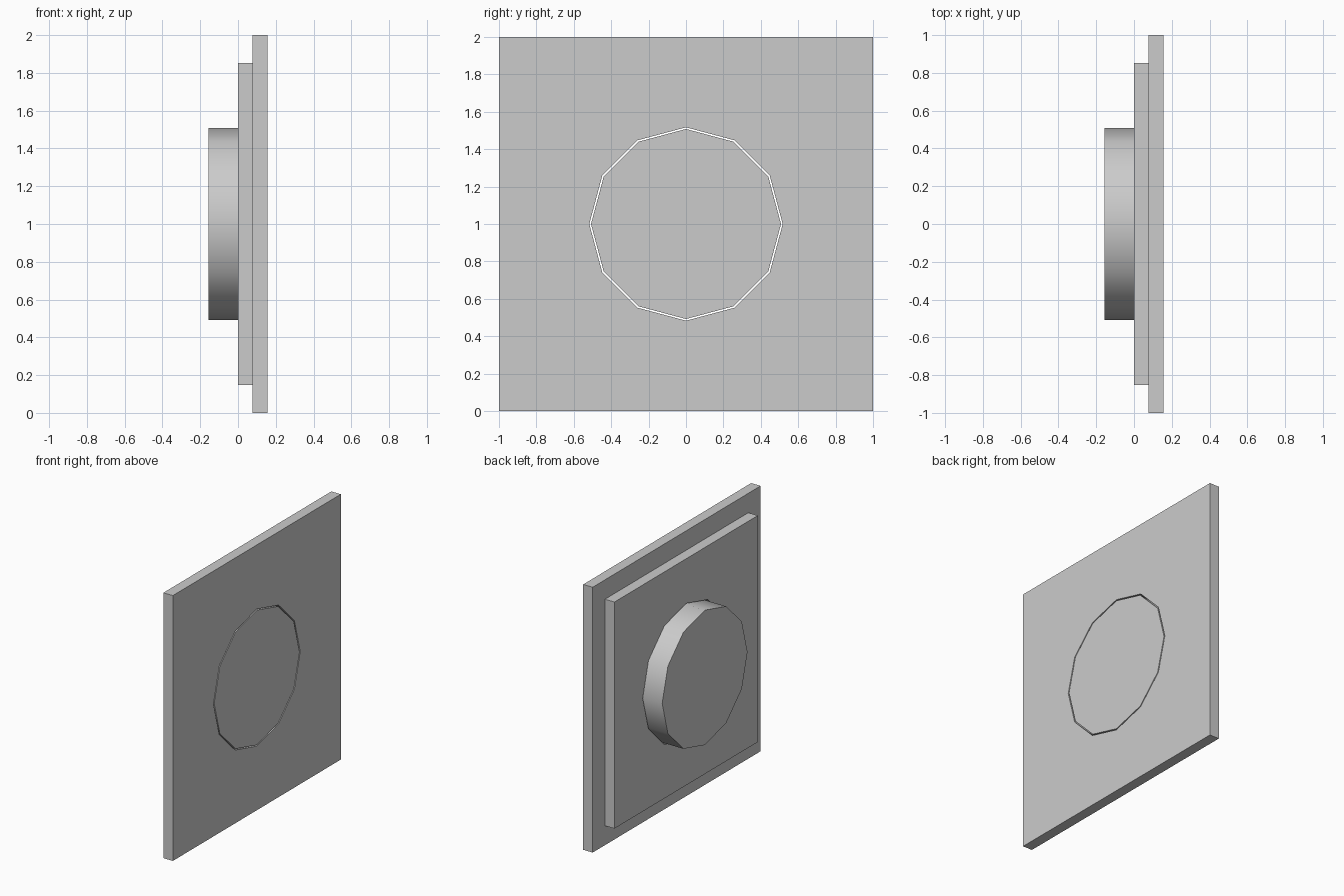
import bpy, bmesh, math
from mathutils import Matrix

if "Cube" in bpy.data.objects:
    bpy.data.objects.remove(bpy.data.objects["Cube"])

HALF = 0.157          # half of total depth
STEP = 0.079          # thickness of each plate layer


def add_object(name, bm):
    mesh = bpy.data.meshes.new(name)
    bm.to_mesh(mesh)
    bm.free()
    obj = bpy.data.objects.new(name, mesh)
    bpy.context.collection.objects.link(obj)
    return obj


def twelve_sided(name, radius, x0, x1):
    # 12-sided cylinder lying along x, centred on the plate
    bm = bmesh.new()
    bmesh.ops.create_cone(
        bm, cap_ends=True, segments=12, radius1=radius, radius2=radius,
        depth=x1 - x0,
        matrix=Matrix.Translation(((x0 + x1) / 2, 0, 1)) @ Matrix.Rotation(math.pi / 2, 4, 'Y'))
    return add_object(name, bm)


# Stepped wall plate: big square slab with a smaller raised square
bm = bmesh.new()
bmesh.ops.create_cube(
    bm, size=1,
    matrix=Matrix.Translation((HALF - STEP / 2, 0, 1)) @ Matrix.Diagonal((STEP, 2, 2, 1)))
face = min(bm.faces, key=lambda f: f.calc_center_median().x)
bmesh.ops.inset_region(bm, faces=[face], thickness=0.207)
bmesh.ops.inset_region(bm, faces=[face], thickness=0.0)
bmesh.ops.translate(bm, verts=face.verts, vec=(-STEP, 0, 0))
bmesh.ops.recalc_face_normals(bm, faces=bm.faces)
plate = add_object("stepped_plate", bm)

# Through hole for the button
cutter = twelve_sided("hole_cutter", 0.517, -0.4, 0.4)
cutter.hide_render = True
mod = plate.modifiers.new("hole", 'BOOLEAN')
mod.object = cutter
mod.operation = 'DIFFERENCE'
mod.solver = 'EXACT'
bpy.context.view_layer.objects.active = plate
bpy.ops.object.modifier_apply(modifier=mod.name)
bpy.data.objects.remove(cutter)

# Push button: smooth rim, flat ends
button = twelve_sided("button", 0.508, -HALF, HALF)
bpy.ops.object.select_all(action='DESELECT')
button.select_set(True)
plate.select_set(True)
bpy.context.view_layer.objects.active = button
bpy.ops.object.shade_smooth_by_angle(angle=math.radians(40))
